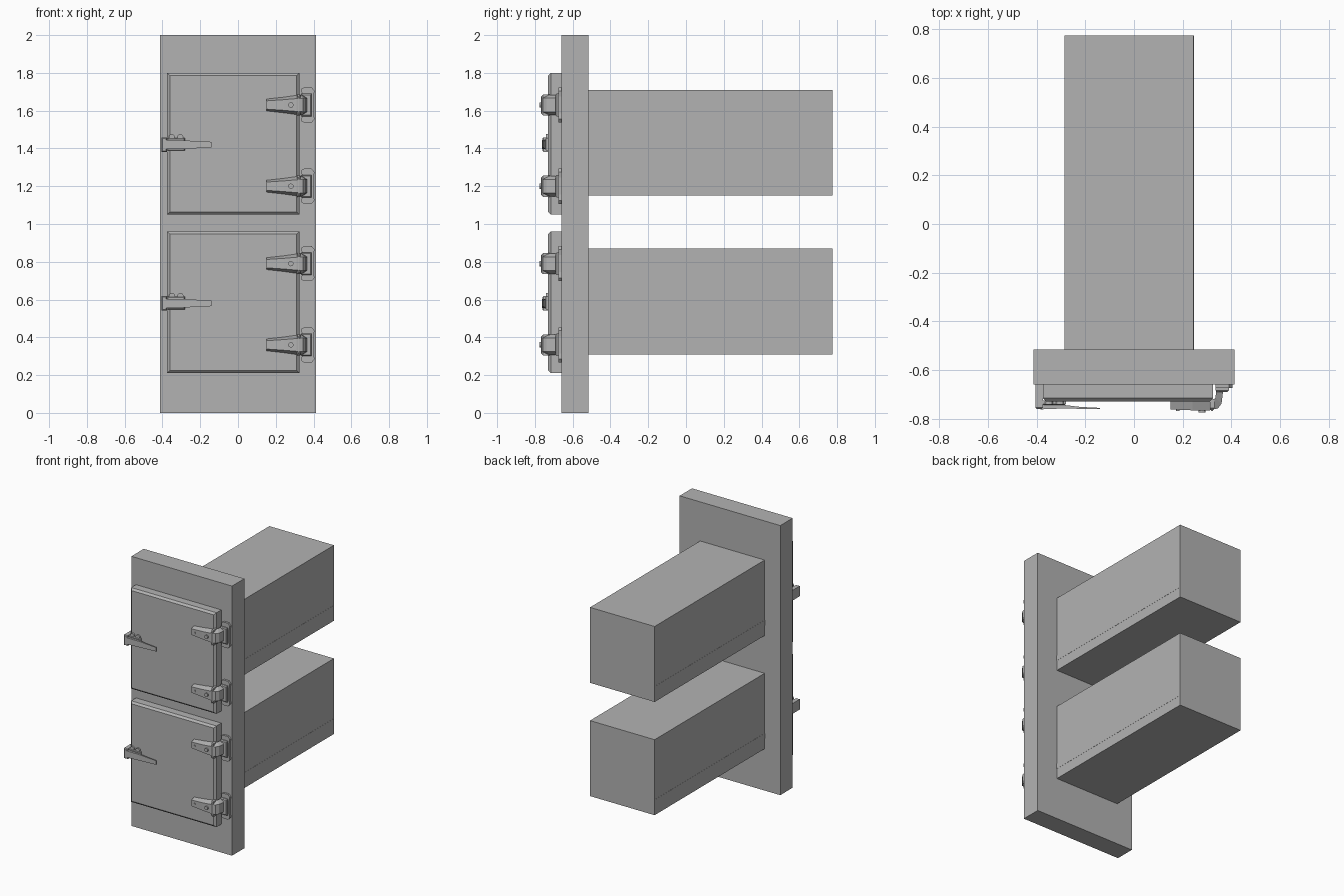
import bpy
import bmesh

cube = bpy.data.objects.get("Cube")
if cube:
    bpy.data.objects.remove(cube, do_unlink=True)

steel = bpy.data.materials.new("brushed grey steel")
GREY = (0.45, 0.45, 0.45, 1.0)
steel.use_nodes = True
steel.diffuse_color = GREY
steel.node_tree.nodes["Principled BSDF"].inputs["Base Color"].default_value = GREY


def loft(name, rings):
    """Solid from matching point rings, capped at both ends."""
    bm = bmesh.new()
    loops = [[bm.verts.new(p) for p in ring] for ring in rings]
    n = len(loops[0])
    for a, b in zip(loops, loops[1:]):
        for i in range(n):
            j = (i + 1) % n
            bm.faces.new((a[i], a[j], b[j], b[i]))
    bm.faces.new(loops[0])
    bm.faces.new(loops[-1])
    bmesh.ops.recalc_face_normals(bm, faces=bm.faces)
    mesh = bpy.data.meshes.new(name)
    bm.to_mesh(mesh)
    bm.free()
    mesh.materials.append(steel)
    obj = bpy.data.objects.new(name, mesh)
    bpy.context.collection.objects.link(obj)
    return obj


def rect(x0, x1, z0, z1, y, inset=0.0):
    return [(x0 + inset, y, z0 + inset), (x1 - inset, y, z0 + inset),
            (x1 - inset, y, z1 - inset), (x0 + inset, y, z1 - inset)]


def block(name, x0, x1, y0, y1, z0, z1, bevel=0.0):
    """Box whose front (low y) edges are optionally chamfered."""
    rings = [rect(x0, x1, z0, z1, y1)]
    if bevel:
        rings.append(rect(x0, x1, z0, z1, y0 + bevel))
    rings.append(rect(x0, x1, z0, z1, y0, bevel))
    return loft(name, rings)


def bolt(name, x, y0, y1, z, radius):
    bpy.ops.mesh.primitive_cylinder_add(vertices=12, radius=radius, depth=y1 - y0,
                                        location=(x, (y0 + y1) / 2, z),
                                        rotation=(1.5708, 0, 0))
    obj = bpy.context.object
    obj.name = name
    obj.data.materials.append(steel)


def hinge(label, z):
    # Flared leaf screwed to the frame
    half = [(0.34, 0.045), (0.335, 0.085), (0.35, 0.093), (0.39, 0.093),
            (0.405, 0.075), (0.4, 0.045)]
    outline = half + [(x, -h) for x, h in reversed(half)]
    loft(label + "_leaf", [[(x, y, z + h) for x, h in outline] for y in (-0.66, -0.675)])
    block(label + "_leaf_boss", 0.335, 0.39, -0.69, -0.675, z - 0.06, z + 0.06, 0.006)
    # Bent tapering strap: outer x, y, half height, then inner x, y, half height
    path = [(0.15, -0.762, 0.022, 0.15, -0.728, 0.032),
            (0.24, -0.766, 0.028, 0.24, -0.728, 0.042),
            (0.31, -0.766, 0.034, 0.31, -0.728, 0.052),
            (0.345, -0.758, 0.036, 0.325, -0.725, 0.054),
            (0.36, -0.738, 0.036, 0.335, -0.715, 0.054),
            (0.367, -0.68, 0.036, 0.338, -0.68, 0.054)]
    loft(label + "_strap", [[(a, b, z - h), (a, b, z + h), (c, d, z + k), (c, d, z - k)]
                            for a, b, h, c, d, k in path])
    # Knuckle rib and bolts
    block(label + "_knuckle", 0.312, 0.33, -0.768, -0.72, z - 0.056, z + 0.056, 0.012)
    bolt(label + "_bolt_outer", 0.18, -0.769, -0.75, z, 0.008)
    bolt(label + "_bolt_inner", 0.28, -0.775, -0.75, z, 0.014)


def handle(label, z):
    # Catch on the frame, base on the door, and a thin pull lever
    block(label + "_catch", -0.405, -0.375, -0.76, -0.66, z - 0.038, z + 0.038, 0.005)
    block(label + "_base", -0.375, -0.28, -0.745, -0.725, z - 0.032, z + 0.035, 0.005)
    for x in (-0.35, -0.305):
        bolt(label + "_lug", x, -0.742, -0.725, z + 0.04, 0.016)
    path = [(-0.385, -0.762, -0.742, 0.024), (-0.28, -0.758, -0.745, 0.022),
            (-0.22, -0.76, -0.752, 0.019), (-0.14, -0.761, -0.756, 0.015)]
    loft(label + "_lever", [[(x, a, z - h), (x, a, z + h), (x, b, z + h), (x, b, z - h)]
                            for x, a, b, h in path])


# Upright front frame
block("front_frame", -0.413, 0.413, -0.66, -0.515, 0, 2)

for level, base in (("lower", 0.21), ("upper", 1.05)):
    # Long chamber behind the frame with a runner seam along each side
    block(level + "_chamber", -0.285, 0.245, -0.52, 0.775, base + 0.1, base + 0.66)
    for side, x in (("right", -0.285), ("left", 0.245)):
        block(level + "_runner_" + side, x - 0.001, x + 0.001, -0.515, 0.775,
              base + 0.175, base + 0.215)
    # Chamfered door and its fittings
    block(level + "_door", -0.375, 0.325, -0.73, -0.66, base, base + 0.75, 0.014)
    hinge(level + "_bottom_hinge", base + 0.15)
    hinge(level + "_top_hinge", base + 0.58)
    handle(level + "_handle", base + 0.37)
